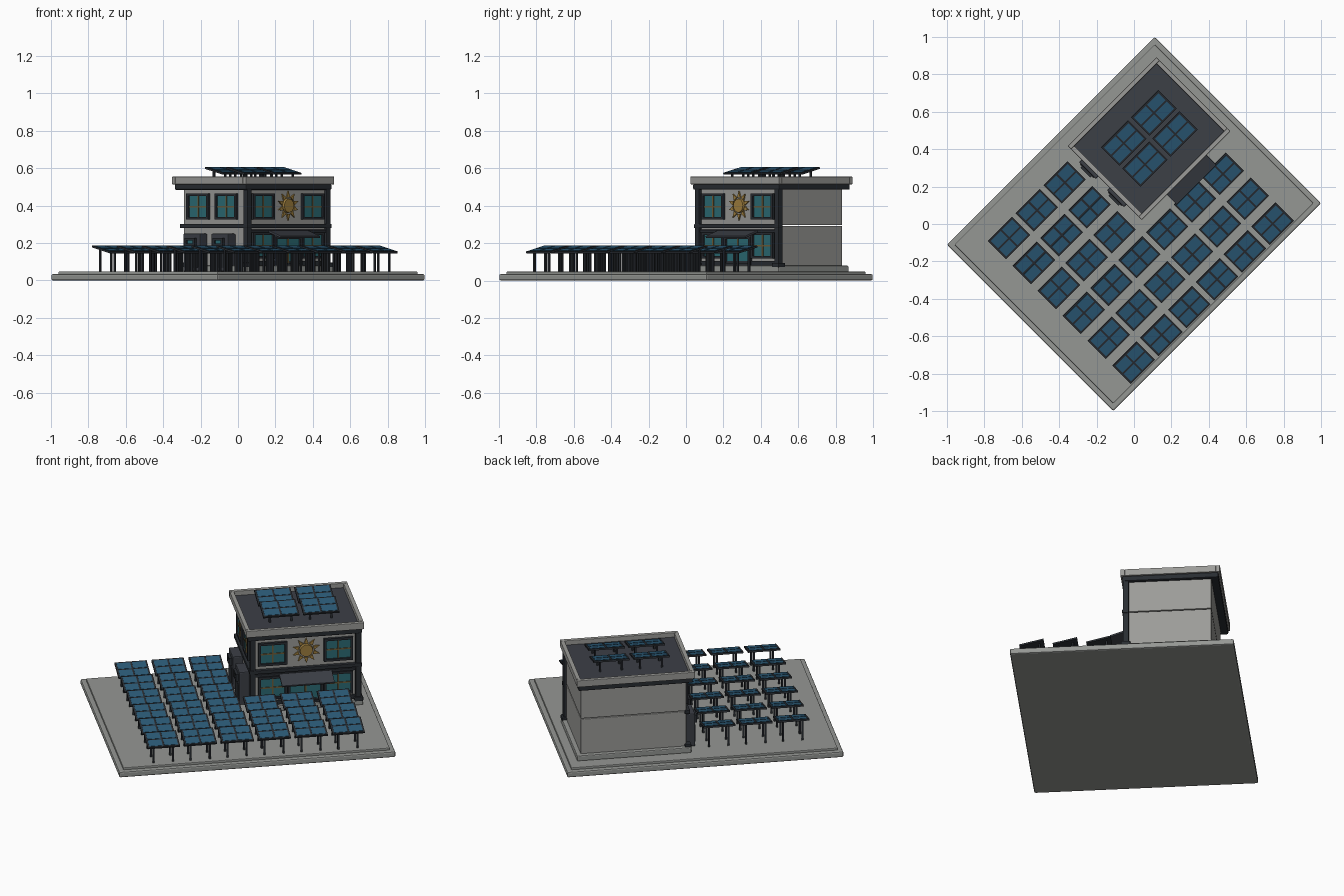
import bpy, bmesh, math
from mathutils import Matrix, Vector

cube = bpy.data.objects.get("Cube")
if cube:
    bpy.data.objects.remove(cube)


def material(name, r, g, b):
    m = bpy.data.materials.new(name)
    m.use_nodes = True
    m.diffuse_color = (r, g, b, 1)
    m.node_tree.nodes["Principled BSDF"].inputs["Base Color"].default_value = (r, g, b, 1)
    return m


CONCRETE = material("concrete", .30, .31, .295)
WALL = material("wall_grey", .33, .33, .315)
TRIM = material("dark_trim", .022, .026, .032)
SLATE = material("slate", .045, .05, .062)
CELL = material("solar_blue", .025, .105, .19)
GLASS = material("teal_glass", .025, .15, .18)
GOLD = material("gold", .36, .22, .05)
MULLION = material("bronze", .16, .11, .04)

# The whole site is laid out square, then turned an eighth of a circle
TURN = Matrix.Rotation(math.radians(45), 4, 'Z')


def add_box(bm, lo, hi, index=0, bevel=0):
    """Add a box between two corners, with optional rounded edges."""
    size = [b - a for a, b in zip(lo, hi)]
    mid = [(a + b) / 2 for a, b in zip(lo, hi)]
    mat = Matrix.Translation(mid) @ Matrix.Diagonal((*size, 1))
    verts = bmesh.ops.create_cube(bm, size=1, matrix=mat)["verts"]
    faces = {f for v in verts for f in v.link_faces}
    for f in faces:
        f.material_index = index
    if bevel:
        edges = list({e for v in verts for e in v.link_edges})
        bmesh.ops.bevel(bm, geom=edges, offset=bevel, segments=2, affect='EDGES', profile=.5)


def to_mesh(name, bm, mats):
    bmesh.ops.recalc_face_normals(bm, faces=bm.faces)
    mesh = bpy.data.meshes.new(name)
    bm.to_mesh(mesh)
    bm.free()
    for m in mats:
        mesh.materials.append(m)
    return mesh


def place(name, mesh, matrix=Matrix()):
    ob = bpy.data.objects.new(name, mesh)
    bpy.context.collection.objects.link(ob)
    ob.matrix_world = TURN @ matrix
    return ob


def boxes(name, mat, spans, bevel=0):
    bm = bmesh.new()
    for lo, hi in spans:
        add_box(bm, lo, hi, 0, bevel)
    return place(name, to_mesh(name, bm, [mat]))


def ring(x0, x1, y0, y1, z0, z1, t):
    """Four bars around a rectangle."""
    return [((x0, y0, z0), (x1, y0 + t, z1)), ((x0, y1 - t, z0), (x1, y1, z1)),
            ((x0, y0 + t, z0), (x0 + t, y1 - t, z1)), ((x1 - t, y0 + t, z0), (x1, y1 - t, z1))]


# Site slab
boxes("site_slab", CONCRETE, [((-.785, -.629, 0), (.785, .629, .035))], .008)
boxes("site_paving", CONCRETE, [((-.757, -.601, .03), (.757, .601, .048))], .004)

# Building shell: two storeys on a foundation
X0, X1, Y0, Y1 = .085, .685, .015, .495
boxes("foundation", CONCRETE, [((X0 - .025, Y0 - .025, .045), (X1 + .025, Y1 + .025, .08))], .006)
boxes("storey_walls", WALL, [((X0, Y0, .075), (X1, Y1, .292)), ((X0, Y0, .296), (X1, Y1, .49))], .004)

# Corner columns with feet, and floor bands on the two glazed sides
columns, feet = [], []
for cx, cy in ((X0, Y0), (X1, Y0)):
    columns.append(((cx - .016, cy - .016, .08), (cx + .016, cy + .016, .49)))
    feet.append(((cx - .026, cy - .026, .07), (cx + .026, cy + .026, .095)))
feet.append(((X0 - .026, Y1 - .026, .07), (X0 + .01, Y1 + .015, .095)))
boxes("corner_columns", TRIM, columns, .003)
boxes("column_feet", TRIM, feet, .004)
boxes("floor_bands", TRIM, [((X0 - .02, Y0 - .02, .28), (X1 + .02, Y0 + .01, .302)),
                            ((X0 - .02, Y0 + .01, .28), (X0 + .01, Y1 + .01, .302)),
                            ((X0, Y0 - .01, .256), (X1, Y0 + .01, .272)),
                            ((X0, Y0 - .01, .08), (X1, Y0 + .01, .105))], .003)

# Roof: soffit slab, deck and parapet
boxes("roof_soffit", TRIM, [((.055, -.004, .485), (.705, .535, .516))], .006)
boxes("roof_deck", SLATE, [((.06, .002, .51), (.70, .53, .528))])
boxes("roof_parapet", WALL, ring(.045, .715, -.014, .545, .514, .555, .024), .003)


def window_mesh(name, w, h, columns, rows):
    """Framed window facing -y, centred on the wall surface."""
    bm = bmesh.new()
    t, bar = .014, .004
    a, b = w / 2, h / 2
    for s in (-1, 1):
        add_box(bm, (min(s * a, s * (a - t)), -.016, -b), (max(s * a, s * (a - t)), .005, b))
        add_box(bm, (-a + t, -.016, min(s * b, s * (b - t))), (a - t, .005, max(s * b, s * (b - t))))
    add_box(bm, (-a + t, -.006, -b + t), (a - t, .005, b - t), 1)
    for i in range(1, columns):
        x = -a + w * i / columns
        add_box(bm, (x - bar, -.011, -b + t), (x + bar, .004, b - t), 2)
    for i in range(1, rows):
        z = -b + h * i / rows
        add_box(bm, (-a + t, -.010, z - bar), (a - t, .004, z + bar), 2)
    return to_mesh(name, bm, [TRIM, GLASS, MULLION])


# Windows and entrance
LEFTWARD = Matrix.Rotation(math.radians(-90), 4, 'Z')
pane = window_mesh("window", .165, .14, 2, 2)
MID = (X0 + X1) / 2
for side, dx in (("right", -.187), ("left", .187)):
    for level, z in (("lower", .187), ("upper", .395)):
        place(f"{level}_front_window_{side}", pane, Matrix.Translation((MID + dx, Y0, z)))
for label, y in (("back", .378), ("front", .166)):
    place(f"side_window_{label}", pane, Matrix.Translation((X0, y, .395)) @ LEFTWARD)
place("entrance_door", window_mesh("entrance_door", .20, .155, 2, 1),
      Matrix.Translation((MID, Y0, .158)))

# Sloped awning over the entrance
bm = bmesh.new()
add_box(bm, (-.15, -.11, -.006), (.15, 0, .006), 0, .003)
place("awning", to_mesh("awning", bm, [SLATE]),
      Matrix.Translation((MID, Y0 + .002, .266)) @ Matrix.Rotation(math.radians(18), 4, 'X'))

# Sun emblem: a disc with pointed rays
bm = bmesh.new()
FACING = Matrix.Rotation(math.radians(90), 4, 'X')
bmesh.ops.create_cone(bm, cap_ends=True, segments=24, radius1=.04, radius2=.036, depth=.016, matrix=FACING)
RAYS = 10
for i in range(RAYS):
    spin = Matrix.Rotation(math.tau * i / RAYS, 4, 'Y')
    corners = [spin @ Vector(c) for c in ((-.012, -.004, .044), (.012, -.004, .044), (0, -.004, .078))]
    face = bm.faces.new([bm.verts.new(c) for c in corners])
    extruded = bmesh.ops.extrude_face_region(bm, geom=[face])["geom"]
    bmesh.ops.translate(bm, vec=(0, .008, 0), verts=[v for v in extruded if isinstance(v, bmesh.types.BMVert)])
sun = place("sun_emblem", to_mesh("sun_emblem", bm, [GOLD]), Matrix.Translation((MID + .005, Y0 - .004, .4)))

# Battery cabinets with small screens
screen = window_mesh("cabinet_screen", .075, .045, 1, 1)
for label, y in (("back", .378), ("front", .166)):
    boxes(f"cabinet_{label}", SLATE, [((.025, y - .064, .048), (X0, y + .064, .25))], .006)
    boxes(f"cabinet_door_{label}", TRIM, [((.020, y - .05, .07), (.03, y + .05, .17))], .002)
    place(f"cabinet_screen_{label}", screen, Matrix.Translation((.026, y, .205)) @ LEFTWARD)


def panel_mesh(name, w, d, post_length):
    """Tilted panel of four cells on four posts; the origin is its middle."""
    bm = bmesh.new()
    add_box(bm, (-w / 2, -d / 2, -.006), (w / 2, d / 2, .004))
    gap = .010
    cw, cd = (w - 3 * gap) / 2, (d - 3 * gap) / 2
    for x in (-w / 2 + gap, gap / 2):
        for y in (-d / 2 + gap, gap / 2):
            add_box(bm, (x, y, 0), (x + cw, y + cd, .006), 1)
    tilt = math.radians(13)
    bm.transform(Matrix.Rotation(tilt, 4, 'X'))
    for x in (-.3 * w, .3 * w):
        for y in (-.3 * d, .3 * d):
            add_box(bm, (x - .005, y - .005, -post_length), (x + .005, y + .005, y * math.tan(tilt) - .002))
    return to_mesh(name, bm, [TRIM, CELL])


# Ground array: three full rows in front, three short rows beside the building
ground_panel = panel_mesh("ground_panel", .183, .14, .122)
for row in range(6):
    for col in range(6 if row < 3 else 3):
        place(f"ground_panel_{row + 1}_{col + 1}", ground_panel,
              Matrix.Translation((-.525 + .21 * col, -.523 + .1885 * row, .167)))

# Roof array
roof_panel = panel_mesh("roof_panel", .205, .14, .062)
for row in range(2):
    for col in range(2):
        place(f"roof_panel_{row + 1}_{col + 1}", roof_panel,
              Matrix.Translation((.267 + .228 * col, .185 + .16 * row, .587)))
